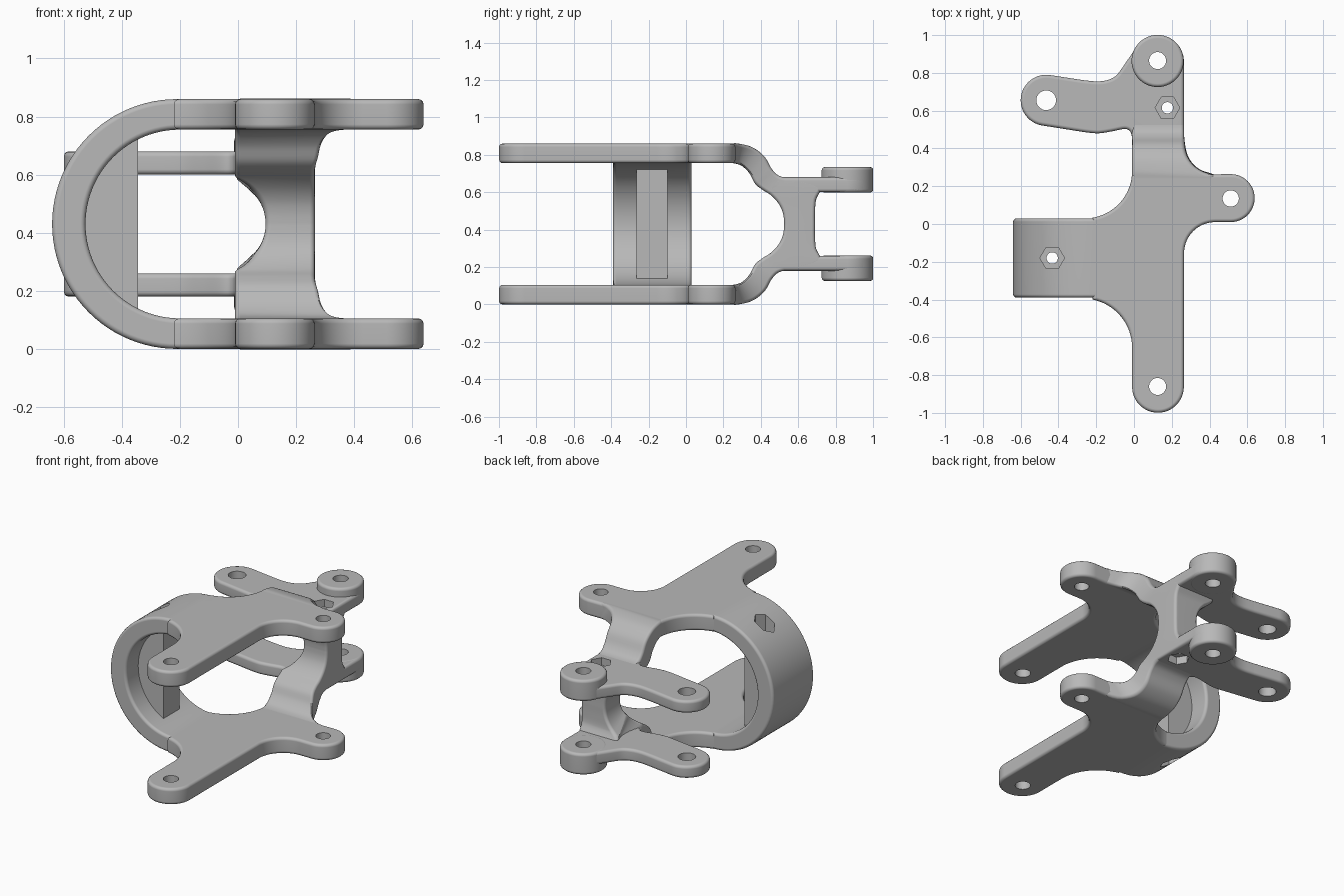
import bpy
import bmesh
from math import sin, cos, radians, sqrt
from mathutils import Vector

default = bpy.data.objects.get("Cube")
if default:
    bpy.data.objects.remove(default, do_unlink=True)

TOP = 0.86          # overall height
MID = TOP / 2       # mirror plane of the upper and lower halves
THICK = 0.105       # plate thickness
ROUND = 0.018       # edge rounding

grey = bpy.data.materials.new("plain_grey")
grey.use_nodes = True
grey.diffuse_color = (0.48, 0.48, 0.48, 1)
grey.node_tree.nodes["Principled BSDF"].inputs["Base Color"].default_value = grey.diffuse_color


def arc(cx, cy, r, a0, a1, n=16):
    angles = [radians(a0 + (a1 - a0) * i / n) for i in range(n + 1)]
    return [(cx + r * cos(a), cy + r * sin(a)) for a in angles]


def smooth_path(points, steps=5):
    """Catmull-Rom curve through 2D points."""
    p = [Vector(q) for q in [points[0]] + points + [points[-1]]]
    out = []
    for i in range(1, len(p) - 2):
        a, b, c, d = p[i - 1:i + 3]
        for k in range(steps):
            t = k / steps
            out.append((b * 2 + (c - a) * t + (a * 2 - b * 5 + c * 4 - d) * t ** 2
                        + (b * 3 - a - c * 3 + d) * t ** 3) / 2)
    return [tuple(q) for q in out] + [tuple(points[-1])]


def finish(name, bm):
    bmesh.ops.recalc_face_normals(bm, faces=bm.faces[:])
    mesh = bpy.data.meshes.new(name)
    bm.to_mesh(mesh)
    bm.free()
    obj = bpy.data.objects.new(name, mesh)
    bpy.context.collection.objects.link(obj)
    return obj


def add_prism(bm, outline, lo, hi, axis="z"):
    """Extrude an outline along z, or an xz outline along y."""
    def place(u, v, w):
        return (u, v, w) if axis == "z" else (u, w, v)
    low, high = [[bm.verts.new(place(u, v, w)) for u, v in outline] for w in (lo, hi)]
    caps = [bm.faces.new(low), bm.faces.new(high)]
    n = len(outline)
    for i in range(n):
        j = (i + 1) % n
        bm.faces.new((low[i], low[j], high[j], high[i]))
    return caps


def round_edges(bm, edges):
    bmesh.ops.recalc_face_normals(bm, faces=bm.faces[:])
    bmesh.ops.bevel(bm, geom=edges, offset=ROUND, segments=3, profile=0.5,
                    affect="EDGES", clamp_overlap=False)


def prism(name, outline, lo, hi, axis="z", rounded=True):
    bm = bmesh.new()
    caps = add_prism(bm, outline, lo, hi, axis)
    if rounded:
        round_edges(bm, [e for f in caps for e in f.edges])
    return finish(name, bm)


parts = []

# Flat plates with the front arm and the side arm
plate = (arc(0.127, -0.862, 0.137, 180, 360, 24)
         + arc(0.43, -0.155, 0.165, 180, 90)
         + arc(0.512, 0.137, 0.127, -90, 90, 24)
         + [(0.43, 0.263), (-0.011, 0.263)]
         + arc(-0.26, 0.28, 0.25, -8, -81)
         + arc(-0.27, -0.655, 0.26, 79, 0))
parts.append(prism("lower_plate", plate, 0, THICK))
parts.append(prism("upper_plate", plate, TOP - THICK, TOP))

# Round band that joins the plates on the model's right
band = ([(-0.1, TOP)] + arc(-0.21, MID, MID, 90, 270, 48) + [(-0.1, 0), (-0.1, THICK)]
        + arc(-0.2, MID, MID - THICK, 270, 90, 48) + [(-0.1, TOP - THICK)])
parts.append(prism("round_band", band, -0.39, 0.03, "y"))

# Web inside the band, with a flat inner face
parts.append(prism("band_web", arc(-0.2, MID, 0.355, 114.1, 245.9, 32),
                   -0.265, -0.1, "y", rounded=False))

# Curved neck: rectangular sections lofted down the back
outer = [(0.2, 0.86), (0.24, 0.86), (0.28, 0.86), (0.355, 0.84), (0.42, 0.79), (0.462, 0.72),
         (0.51, 0.683), (0.62, 0.67), (0.72, 0.63), (0.695, 0.56), (0.69, 0.49), (0.69, MID)]
inner = [(0.2, 0.755), (0.23, 0.755), (0.26, 0.754), (0.3, 0.74), (0.34, 0.7), (0.37, 0.645),
         (0.41, 0.612), (0.45, 0.587), (0.487, 0.55), (0.511, 0.51), (0.522, 0.47), (0.525, MID)]


def mirrored(path):
    half = smooth_path(path)
    return half + [(y, TOP - z) for y, z in half[-2::-1]]


def left_x(y):
    if y <= 0.263:
        return 0.43
    return 0.43 - sqrt(max(0, 0.165 ** 2 - max(0, 0.428 - y) ** 2))


def right_x(z):
    gap = 0.165 ** 2 - (z - MID) ** 2
    return max(-0.01, -0.07 + sqrt(gap)) if gap > 0 else -0.01


bm = bmesh.new()
rings = []
for (oy, oz), (iy, iz) in zip(mirrored(outer), mirrored(inner)):
    corners = [(right_x(oz), oy, oz), (left_x(oy), oy, oz),
               (left_x(iy), iy, iz), (right_x(iz), iy, iz)]
    rings.append([bm.verts.new(c) for c in corners])
for a, b in zip(rings, rings[1:]):
    for i in range(4):
        j = (i + 1) % 4
        bm.faces.new((a[i], a[j], b[j], b[i]))
bm.faces.new(rings[0])
bm.faces.new(rings[-1])
long_edges = [bm.edges.get((a[i], b[i])) for a, b in zip(rings, rings[1:]) for i in range(4)]
round_edges(bm, long_edges)
parts.append(finish("curved_neck", bm))

# Rear arms and their round bosses
arm = ([(0.265, 0.46)] + arc(0.127, 0.862, 0.137, 0, 150, 24)
       + smooth_path([(-0.06, 0.83), (-0.095, 0.785), (-0.14, 0.762), (-0.2, 0.755), (-0.28, 0.763)])
       + arc(-0.465, 0.655, 0.135, 81, 261, 24)
       + smooth_path([(-0.26, 0.486), (-0.19, 0.48), (-0.12, 0.49), (-0.05, 0.503),
                      (-0.02, 0.49), (-0.01, 0.455)]))
boss = arc(0.125, 0.863, 0.138, 0, 352.5, 47)
for level, flip in (("upper", False), ("lower", True)):
    for name, outline, lo, hi in (("arm", arm, 0.6, 0.68), ("boss", boss, 0.598, 0.735)):
        if flip:
            lo, hi = TOP - hi, TOP - lo
        parts.append(prism(f"{level}_rear_{name}", outline, lo, hi))

# Cutters: through holes and hexagonal nut pockets
bm = bmesh.new()
for x, y, r in ((0.125, -0.86, 0.045), (0.512, 0.135, 0.043), (0.125, 0.865, 0.045),
                (-0.465, 0.655, 0.052), (-0.433, -0.18, 0.03), (0.177, 0.615, 0.03)):
    add_prism(bm, arc(x, y, r, 0, 348.75, 31), -0.1, TOP + 0.1)
holes = finish("hole_cutter", bm)
bm = bmesh.new()
for x, y, floor in ((-0.433, -0.18, 0.70), (0.177, 0.615, 0.632)):
    hexagon = arc(x, y, 0.065, 0, 300, 5)
    add_prism(bm, hexagon, floor, TOP + 0.1)
    add_prism(bm, hexagon, -0.1, TOP - floor)
pockets = finish("pocket_cutter", bm)

# Cut, shade and colour every part
for obj in parts:
    bpy.ops.object.select_all(action="DESELECT")
    obj.select_set(True)
    bpy.context.view_layer.objects.active = obj
    for cutter in (holes, pockets):
        mod = obj.modifiers.new("cut", "BOOLEAN")
        mod.operation = "DIFFERENCE"
        mod.solver = "EXACT"
        mod.object = cutter
        bpy.ops.object.modifier_apply(modifier=mod.name)
    obj.data.materials.clear()
    obj.data.materials.append(grey)
    bpy.ops.object.shade_smooth_by_angle(angle=radians(35))
    normals = obj.modifiers.new("even_shading", "WEIGHTED_NORMAL")
    normals.keep_sharp = True

for cutter in (holes, pockets):
    bpy.data.objects.remove(cutter, do_unlink=True)
